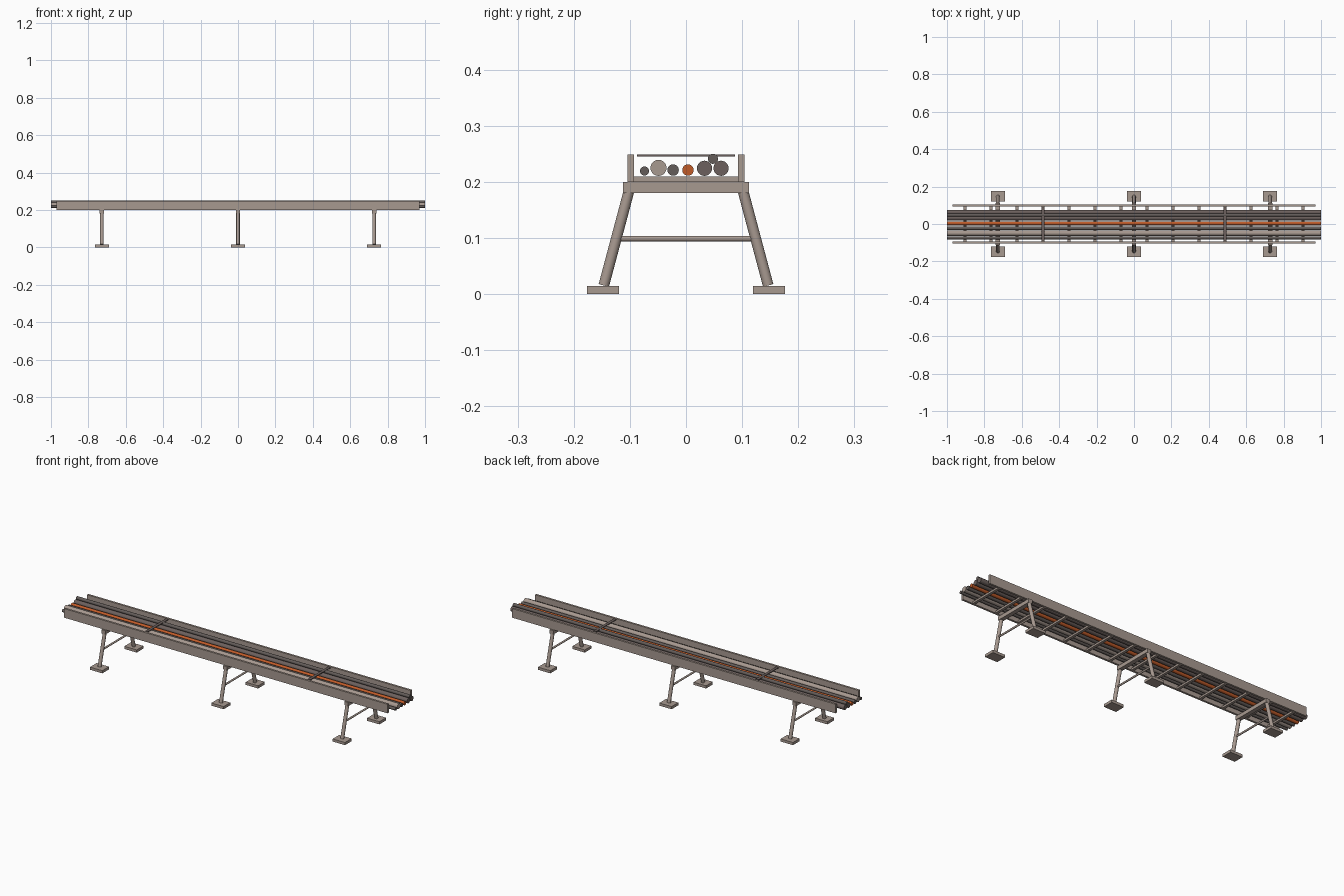
import bpy
import math
from mathutils import Vector

if "Cube" in bpy.data.objects:
    bpy.data.objects.remove(bpy.data.objects["Cube"])


def make_material(name, rgb):
    mat = bpy.data.materials.new(name)
    mat.diffuse_color = (*rgb, 1.0)
    mat.use_nodes = True
    mat.node_tree.nodes["Principled BSDF"].inputs["Base Color"].default_value = mat.diffuse_color
    return mat


STEEL = make_material("light warm steel", (0.39, 0.32, 0.28))
DARK = make_material("dark grey pipe", (0.125, 0.107, 0.1))
BROWN = make_material("brown grey pipe", (0.15, 0.118, 0.11))
ORANGE = make_material("rust orange", (0.53, 0.105, 0.022))


def box(name, lo, hi, mat):
    """Axis-aligned box between two corners."""
    lo, hi = Vector(lo), Vector(hi)
    bpy.ops.mesh.primitive_cube_add(size=1, location=(lo + hi) / 2)
    ob = bpy.context.object
    ob.name = name
    ob.scale = hi - lo
    bpy.ops.object.transform_apply(location=False, rotation=False, scale=True)
    ob.data.materials.append(mat)
    return ob


def tube(name, a, b, radius, mat, sides=24):
    """Smooth capped cylinder between two points."""
    a, b = Vector(a), Vector(b)
    bpy.ops.mesh.primitive_cylinder_add(vertices=sides, radius=radius,
                                        depth=(b - a).length, location=(a + b) / 2)
    ob = bpy.context.object
    ob.name = name
    ob.rotation_euler = (b - a).to_track_quat('Z', 'Y').to_euler()
    ob.data.materials.append(mat)
    bpy.ops.object.shade_smooth_by_angle(angle=math.radians(40))
    return ob


# Side rails of the rack
for side, y in (("front", -0.0985), ("back", 0.0985)):
    box(f"{side}_rail", (-0.97, y - 0.0055, 0.2), (0.97, y + 0.0055, 0.249), STEEL)

# Rungs joining the rails
for i in range(14):
    x = (i - 6.5) * 0.139
    box(f"rung_{i + 1}", (x - 0.007, -0.094, 0.2), (x + 0.007, 0.094, 0.21), STEEL)

# Pipes lying on the rungs: name, y, z, radius, material
pipes = [
    ("thin_pipe", -0.074, 0.2195, 0.008, DARK),
    ("large_light_pipe", -0.049, 0.225, 0.0143, STEEL),
    ("medium_pipe", -0.023, 0.2212, 0.0102, DARK),
    ("orange_pipe", 0.0035, 0.2212, 0.0102, ORANGE),
    ("large_pipe_inner", 0.033, 0.2243, 0.0135, BROWN),
    ("large_pipe_outer", 0.0625, 0.2243, 0.0135, BROWN),
    ("stacked_pipe", 0.048, 0.2412, 0.009, DARK),
]
for name, y, z, r, mat in pipes:
    tube(name, (-1, y, z), (1, y, z), r, mat)

# Flat hold-down straps across the pipes
for side, x in (("left", -0.487), ("right", 0.487)):
    box(f"{side}_strap", (x - 0.0075, -0.0875, 0.245), (x + 0.0075, 0.0875, 0.249), BROWN)

# Trestles: cross beam, brace, splayed legs and foot plates
for place, x in (("left", -0.728), ("middle", 0.0), ("right", 0.728)):
    box(f"{place}_cross_beam", (x - 0.0115, -0.112, 0.18), (x + 0.0115, 0.112, 0.2), STEEL)
    tube(f"{place}_brace", (x, -0.122, 0.099), (x, 0.122, 0.099), 0.005, STEEL, 16)
    for side, s in (("front", -1), ("back", 1)):
        tube(f"{place}_{side}_leg", (x, s * 0.1465, 0.0155), (x, s * 0.1, 0.19), 0.0095, STEEL)
        y = s * 0.1475
        box(f"{place}_{side}_foot", (x - 0.037, y - 0.0285, 0), (x + 0.037, y + 0.0285, 0.0145), STEEL)
